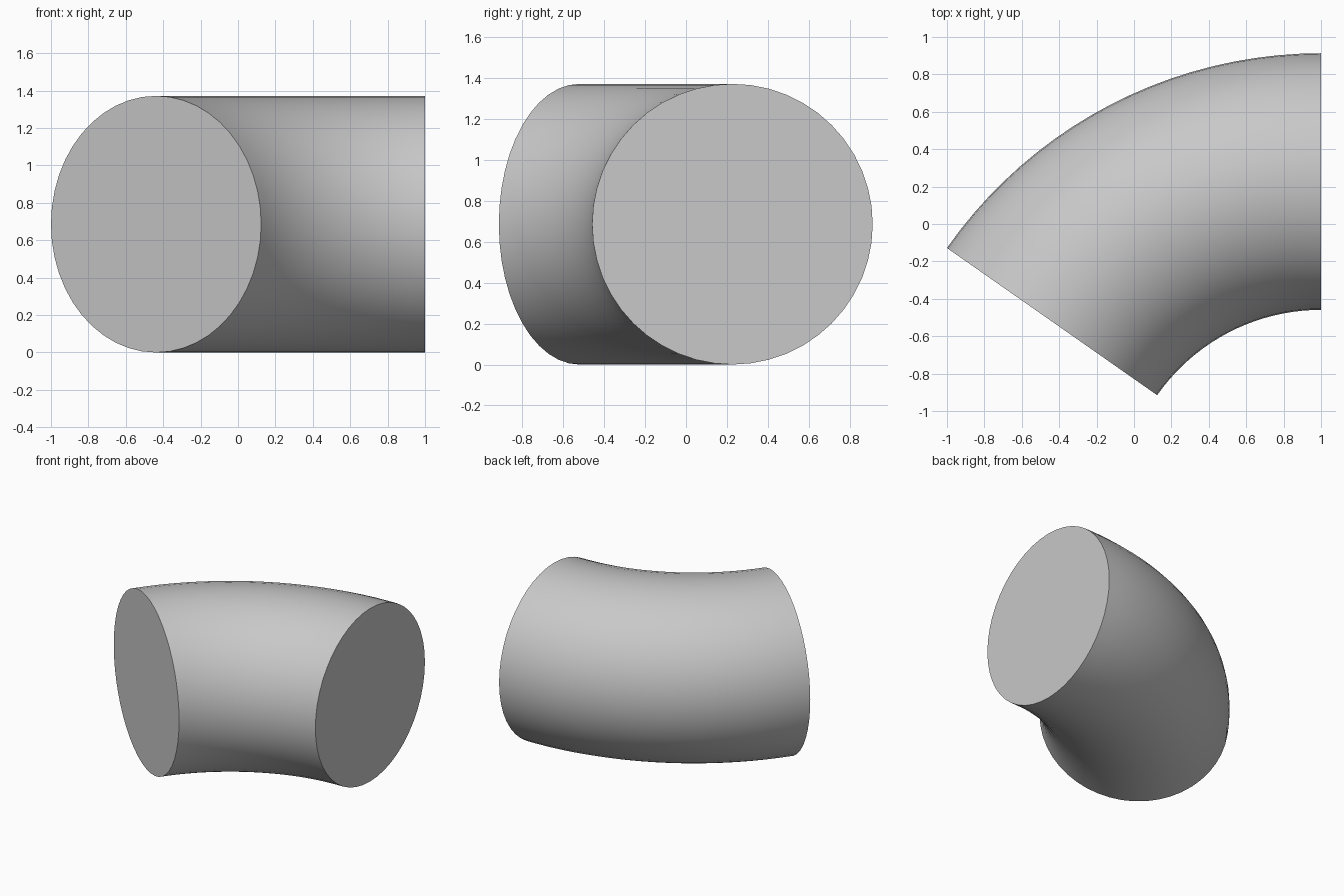
import bpy, bmesh
from math import sin, cos, pi, radians

cube = bpy.data.objects.get("Cube")
if cube:
    bpy.data.objects.remove(cube, do_unlink=True)

# Elbow dimensions
TUBE = 0.686
ANGLE = radians(55)
BEND = 2 / sin(ANGLE) - TUBE
CENTRE_Y = 0.913 - BEND - TUBE
SIDES, STEPS = 48, 20

grey = bpy.data.materials.new("light_grey")
grey.use_nodes = True
colour = (0.58, 0.58, 0.58, 1)
grey.diffuse_color = colour
grey.node_tree.nodes["Principled BSDF"].inputs["Base Color"].default_value = colour

# Rings swept along the bend
bm = bmesh.new()
rings = []
for i in range(STEPS + 1):
    a = ANGLE * i / STEPS
    ring = []
    for j in range(SIDES):
        t = 2 * pi * j / SIDES
        d = BEND + TUBE * cos(t)
        ring.append(bm.verts.new((1 - d * sin(a), CENTRE_Y + d * cos(a), TUBE + TUBE * sin(t))))
    rings.append(ring)

# Curved wall
for r, s in zip(rings, rings[1:]):
    for j in range(SIDES):
        k = (j + 1) % SIDES
        bm.faces.new((r[j], r[k], s[k], s[j]))

# Flat end caps
bm.faces.new(rings[0])
bm.faces.new(rings[-1])
bmesh.ops.recalc_face_normals(bm, faces=bm.faces[:])

mesh = bpy.data.meshes.new("pipe_elbow")
bm.to_mesh(mesh)
bm.free()
mesh.materials.append(grey)
elbow = bpy.data.objects.new("pipe_elbow", mesh)
bpy.context.collection.objects.link(elbow)

# Smooth wall with crisp cap rims
bpy.ops.object.select_all(action="DESELECT")
elbow.select_set(True)
bpy.context.view_layer.objects.active = elbow
bpy.ops.object.shade_smooth_by_angle(angle=radians(30))
